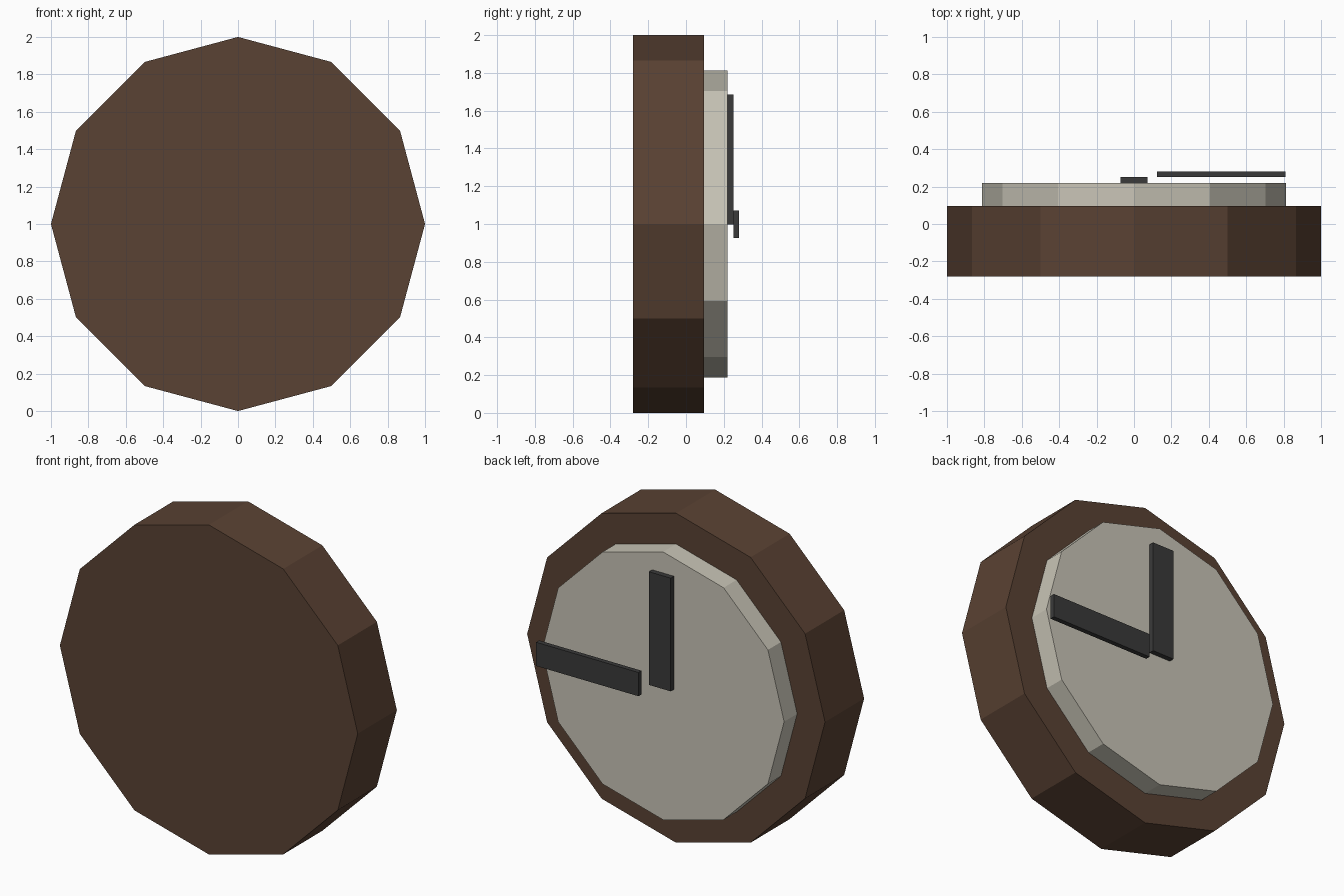
import bpy, math

if "Cube" in bpy.data.objects:
    bpy.data.objects.remove(bpy.data.objects["Cube"])

CZ = 1.005  # height of the clock centre


def material(name, rgb):
    m = bpy.data.materials.new(name)
    m.diffuse_color = (*rgb, 1)
    m.use_nodes = True
    m.node_tree.nodes["Principled BSDF"].inputs["Base Color"].default_value = m.diffuse_color
    return m


brown = material("dark brown wood", (0.102, 0.054, 0.033))
cream = material("pale grey dial", (0.578, 0.552, 0.468))
black = material("charcoal", (0.042, 0.042, 0.042))


def disc(name, radius, y0, y1, mat):
    # Twelve-sided disc lying along y, with corners at top and sides
    bpy.ops.mesh.primitive_cylinder_add(
        vertices=12, radius=radius, depth=y1 - y0,
        location=(0, (y0 + y1) / 2, CZ), rotation=(math.pi / 2, 0, 0))
    ob = bpy.context.object
    ob.name = name
    ob.data.materials.append(mat)


def box(name, x, y, z, mat):
    bpy.ops.mesh.primitive_cube_add(
        size=1, location=[sum(r) / 2 for r in (x, y, z)])
    ob = bpy.context.object
    ob.name = name
    ob.scale = [r[1] - r[0] for r in (x, y, z)]
    bpy.ops.object.transform_apply(location=False, rotation=False, scale=True)
    ob.data.materials.append(mat)


# Case and raised dial (dial faces +y)
disc("clock_case", 1.0, -0.28, 0.095, brown)
disc("dial", 0.813, 0.095, 0.22, cream)

# Upright hand and sideways hand, the latter one layer further out
box("upright_hand", (-0.073, 0.073), (0.22, 0.251), (1.003, 1.69), black)
box("sideways_hand", (0.123, 0.81), (0.251, 0.28), (0.932, 1.076), black)

# Stand the model exactly on the ground
for ob in bpy.data.objects:
    ob.location.z -= CZ - 1.0
